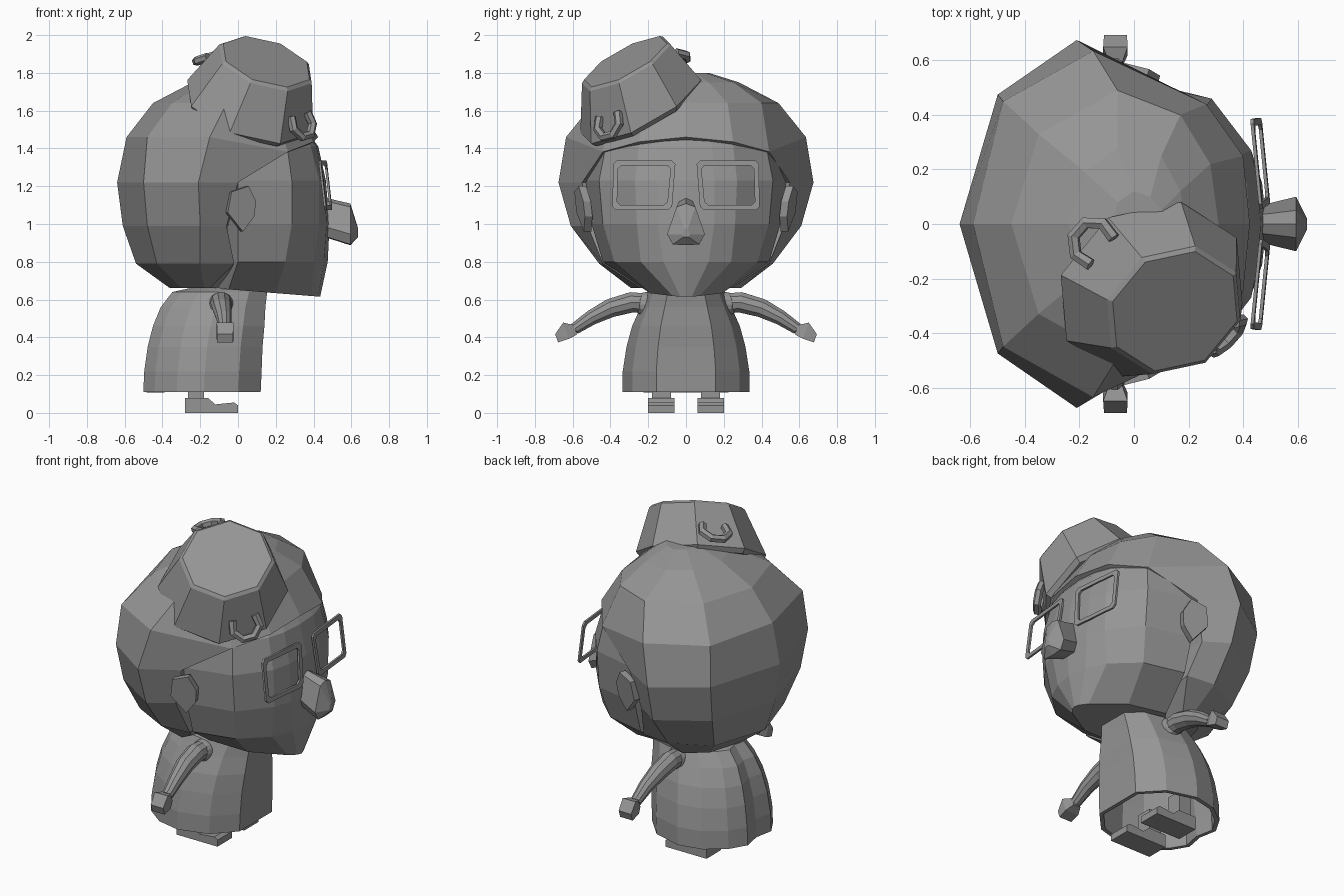
import bpy
import bmesh
from math import cos, sin, radians
from mathutils import Vector

default_cube = bpy.data.objects.get("Cube")
if default_cube:
    bpy.data.objects.remove(default_cube, do_unlink=True)

GREY = (0.3, 0.3, 0.3, 1)
material = bpy.data.materials.new("plain_grey")
material.use_nodes = True
material.diffuse_color = GREY
material.node_tree.nodes["Principled BSDF"].inputs["Base Color"].default_value = GREY
SIDES = (("left", 1), ("right", -1))


def add_object(name, bm):
    """Turn a bmesh into a flat shaded object with the shared material."""
    bmesh.ops.recalc_face_normals(bm, faces=bm.faces)
    mesh = bpy.data.meshes.new(name)
    bm.to_mesh(mesh)
    bm.free()
    mesh.materials.append(material)
    obj = bpy.data.objects.new(name, mesh)
    bpy.context.collection.objects.link(obj)
    return obj


def loft(name, rings, cap_start=True, cap_end=True, closed=False):
    """Bridge equal-length rings of points with quads."""
    bm = bmesh.new()
    loops = [[bm.verts.new(point) for point in ring] for ring in rings]
    pairs = list(zip(loops, loops[1:]))
    if closed:
        pairs.append((loops[-1], loops[0]))
    count = len(loops[0])
    for low, high in pairs:
        for i in range(count):
            j = (i + 1) % count
            bm.faces.new((low[i], low[j], high[j], high[i]))
    if cap_start and not closed:
        bm.faces.new(loops[0])
    if cap_end and not closed:
        bm.faces.new(loops[-1])
    return add_object(name, bm)


def mirrored_ring(half, z):
    """Complete a half outline whose first and last points lie on y = 0."""
    points = [(x, y, z) for x, y in half]
    return points + [(x, -y, z) for x, y in reversed(half[1:-1])]


def circle(centre, u, v, radius, count, phase=0.0):
    step = radians(360 / count)
    return [centre + radius * (u * cos(phase + i * step) + v * sin(phase + i * step))
            for i in range(count)]


def tube(name, path, radii, count, up):
    """Sweep a round section along a path of points."""
    rings = []
    for i, point in enumerate(path):
        ahead = path[min(i + 1, len(path) - 1)] - path[max(i - 1, 0)]
        u = ahead.cross(up).normalized()
        v = ahead.cross(u).normalized()
        rings.append(circle(point, u, v, radii[i], count, radians(180 / count)))
    return loft(name, rings)


def extrude_profile(name, profile, y_start, y_end):
    return loft(name, [[(x, y, z) for x, z in profile] for y in (y_start, y_end)])


# Hair: faceted shell, open around the face and sweeping over the forehead
hair_levels = [
    (.66, [(-.36, 0), (-.3, .2), (-.18, .29), (-.15, .24), (-.1, .1), (-.1, 0)]),
    (.79, [(-.54, 0), (-.43, .34), (-.2, .46), (-.02, .44), (-.05, .2), (-.05, 0)]),
    (.99, [(-.61, 0), (-.48, .43), (-.2, .61), (-.06, .52), (-.05, .3), (0, 0)]),
    (1.22, [(-.64, 0), (-.5, .475), (-.21, .675), (0, .55), (0, .3), (0, 0)]),
    (1.46, [(-.59, 0), (-.48, .45), (-.15, .635), (.265, .44), (.4, .25), (.425, 0)]),
    (1.64, [(-.45, 0), (-.35, .33), (-.06, .49), (.17, .4), (.28, .22), (.31, 0)]),
    (1.75, [(-.24, 0), (-.18, .19), (-.06, .28), (.1, .25), (.17, .12), (.19, 0)]),
    (1.80, [(-.08, 0), (-.06, .08), (0, .12), (.06, .1), (.1, .05), (.12, 0)]),
]
hair_rings = [mirrored_ring(half, z) for z, half in hair_levels]
# Curve the fringe down towards the temples
hair_rings[4] = [(x, y, z - .4 * y * y * (x > 0)) for x, y, z in hair_rings[4]]
loft("hair", hair_rings)

# Head: rounded face narrowing to the chin
head_levels = [
    (.615, [(.435, 0), (.425, .03), (.39, .07), (.2, .19), (-.05, .22), (-.2, 0)]),
    (.8, [(.475, 0), (.455, .12), (.4, .24), (.25, .38), (0, .44), (-.2, 0)]),
    (1.0, [(.485, 0), (.47, .15), (.43, .26), (.285, .44), (0, .5), (-.2, 0)]),
    (1.23, [(.465, 0), (.455, .15), (.43, .27), (.285, .46), (0, .53), (-.2, 0)]),
    (1.41, [(.425, 0), (.415, .14), (.385, .25), (.26, .425), (0, .52), (-.2, 0)]),
    (1.5, [(.36, 0), (.35, .1), (.32, .2), (.2, .35), (0, .42), (-.2, 0)]),
]
head_rings = [mirrored_ring(half, z) for z, half in head_levels]
head_rings[0] = [(x, y, z + (.435 - x) * .08) for x, y, z in head_rings[0]]
loft("head", head_rings)

# Nose: tapered wedge with a low blunt tip
nose_outline = [(0, .12), (.05, .1), (.1, -.06), (.07, -.12), (0, -.125)]
nose_outline += [(-y, z) for y, z in reversed(nose_outline[1:-1])]
nose_rings = []
for x, width, height, middle in ((.45, .65, .85, 1.04), (.595, 1, .9, 1.0), (.635, .2, .2, .955)):
    nose_rings.append([(x, y * width, middle + z * height) for y, z in nose_outline])
loft("nose", nose_rings)

for side, s in SIDES:
    # Spectacle frames: tilted rectangular rims
    def rim_loop(inset, depth):
        corners = [(.055 + inset, 1.335 - inset), (.385 - inset, 1.335 - inset),
                   (.39 - inset, 1.075 + inset), (.075 + inset, 1.075 + inset)]
        loop = []
        for i, (y, z) in enumerate(corners):
            # Clip each corner with two points
            for other in (corners[i - 1], corners[(i + 1) % 4]):
                edge = Vector((other[0] - y, other[1] - z)).normalized() * .018
                py, pz = y + edge.x, z + edge.y
                x = .5 - .1 * (py - .07) - .12 * (pz - 1.08) + depth
                loop.append((x, s * py, pz))
        return loop

    loft(side + "_spectacle_rim",
         [rim_loop(0, 0), rim_loop(0, -.012), rim_loop(.025, -.012), rim_loop(.025, 0)],
         closed=True)

    # Ear: thin plate turned slightly forwards
    ear_outline = [(-.04, 1.17), (.05, 1.2), (.09, 1.12), (.08, 1.04), (.02, .96), (-.06, 1.06)]
    ear_rings = []
    for out in (-.02, .02):
        ear_rings.append([(x + out * .3, s * (.545 - .3 * x + .15 * (z - 1.08) + out), z)
                          for x, z in ear_outline])
    loft(side + "_ear", ear_rings)

    # Arm: bent tapering tube with a shoulder ball
    def on_side(x, y, z):
        return Vector((x, s * y, z))

    arm_path = [on_side(-.09, .17, .58), on_side(-.09, .29, .585), on_side(-.085, .4, .555),
                on_side(-.075, .5, .505), on_side(-.07, .59, .445)]
    tube(side + "_arm", arm_path, [.052, .057, .052, .042, .032], 10, Vector((1, 0, 0)))
    bm = bmesh.new()
    bmesh.ops.create_uvsphere(bm, u_segments=12, v_segments=8, radius=.065)
    bmesh.ops.translate(bm, verts=bm.verts, vec=on_side(-.09, .21, .575))
    add_object(side + "_shoulder", bm)

    # Hand: small faceted mitten
    hand_rings = []
    for y, z, wide, tall in ((.585, .44, .025, .025), (.635, .435, .045, .043),
                             (.685, .395, .042, .022)):
        hand_rings.append([on_side(-.068 + wide * a, y + .35 * tall * b, z + tall * b)
                           for a, b in ((-1, -1), (1, -1), (1, 1), (-1, 1))])
    loft(side + "_hand", hand_rings)

    # Shoe and leg
    shoe = [(-.28, 0), (0, 0), (0, .04), (-.02, .055), (-.12, .045), (-.16, .08), (-.28, .08)]
    extrude_profile(side + "_shoe", shoe, s * .06, s * .2)
    leg = [(-.265, .07), (-.18, .07), (-.18, .22), (-.265, .22)]
    extrude_profile(side + "_leg", leg, s * .08, s * .18)

# Dress: hollow bell with a flat front panel
dress_rings = []
for z, back, front, width in ((.11, -.48, .12, .335), (.22, -.475, .125, .335),
                              (.35, -.457, .13, .315), (.46, -.43, .14, .285),
                              (.56, -.39, .145, .24), (.64, -.33, .155, .205),
                              (.665, -.22, .157, .16)):
    centre, reach = (back + front) / 2, (front - back) / 2
    half = [(front, 0)]
    for angle in (28, 58, 90, 115, 140, 160):
        a = radians(angle)
        half.append((centre + reach * min(1, cos(a) * 1.14), width * sin(a)))
    dress_rings.append(mirrored_ring(half + [(back, 0)], z))
dress = loft("dress", dress_rings, cap_start=False)
thickness = dress.modifiers.new("thickness", "SOLIDIFY")
thickness.thickness = .025

# Hat: tilted eight-sided tapered cup with a small bevelled rim
axis = Vector((.28, -.46, .84)).normalized()
across = (Vector((1, 0, 0)) - axis * axis.x).normalized()
along = axis.cross(across)
base, top = Vector((.06, -.235, 1.61)), Vector((.15, -.32, 1.86))
hat_rings = [circle(base.lerp(top, t), across, along, r, 8, radians(27))
             for t, r in ((-.05, .345), (.05, .365), (.95, .268), (1, .25))]
loft("hat", hat_rings)

# Hat handles: drooping loops on opposite sides of the cup
outward = Vector((-.75, .66, 0))
outward = (outward - axis * outward.dot(axis)).normalized()
for name, s in (("back", 1), ("front", -1)):
    droop = (outward * s - axis).normalized()
    sideways = axis.cross(outward)
    middle = Vector((.095, -.24, 1.71)) + outward * s * .345
    path = [middle + .08 * (droop * cos(radians(a)) + sideways * sin(radians(a)))
            for a in range(-125, 126, 50)]
    tube(name + "_hat_handle", path, [.024] * len(path), 6, droop.cross(sideways))
